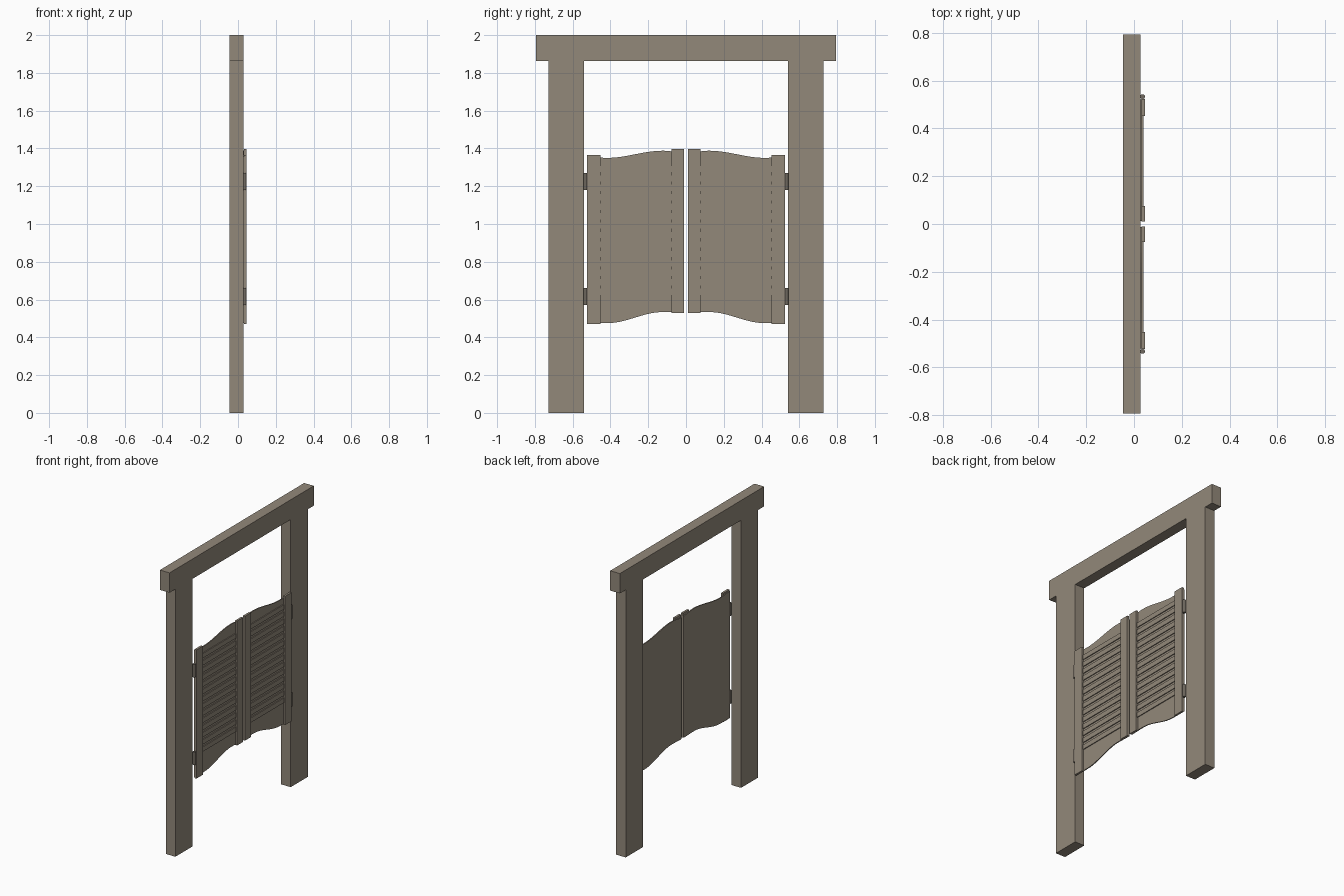
import bpy, bmesh, math
from mathutils import Matrix

if "Cube" in bpy.data.objects:
    bpy.data.objects.remove(bpy.data.objects["Cube"])


def material(name, rgb):
    m = bpy.data.materials.new(name)
    m.diffuse_color = (*rgb, 1)
    m.use_nodes = True
    m.node_tree.nodes["Principled BSDF"].inputs["Base Color"].default_value = m.diffuse_color
    return m


WOOD = material("weathered wood", (0.29, 0.248, 0.195))
IRON = material("dark iron", (0.16, 0.14, 0.115))


def finish(name, bm, mat):
    bmesh.ops.recalc_face_normals(bm, faces=bm.faces)
    me = bpy.data.meshes.new(name)
    bm.to_mesh(me)
    bm.free()
    me.materials.append(mat)
    ob = bpy.data.objects.new(name, me)
    bpy.context.collection.objects.link(ob)
    return ob


def add_box(bm, x, y, z):
    size = [b - a for a, b in (x, y, z)]
    mid = [(a + b) / 2 for a, b in (x, y, z)]
    bmesh.ops.create_cube(bm, size=1, matrix=Matrix.Translation(mid) @ Matrix.Diagonal((*size, 1)))


def box(name, x, y, z, mat=WOOD):
    bm = bmesh.new()
    add_box(bm, x, y, z)
    return finish(name, bm, mat)


def span(side, a, b):
    return tuple(sorted((side * a, side * b)))


def curve(points, y):
    # cosine-eased interpolation through a few (y, z) points
    for (y0, z0), (y1, z1) in zip(points, points[1:]):
        if y <= y1:
            t = (y - y0) / (y1 - y0)
            return z0 + (z1 - z0) * (1 - math.cos(math.pi * t)) / 2
    return points[-1][1]


FRAME_X = (-0.046, 0.028)
TOP = [(0.0, 1.376), (0.12, 1.388), (0.42, 1.350), (0.53, 1.358)]
BOTTOM = [(0.0, 0.531), (0.12, 0.534), (0.42, 0.475), (0.53, 0.475)]

# Lintel
box("lintel", FRAME_X, (-0.793, 0.793), (1.862, 2.0))

for side, label in ((-1, "left"), (1, "right")):
    # Door post
    box(label + "_post", FRAME_X, span(side, 0.54, 0.728), (0, 1.862))

    # Curved door panel
    ys = [0.012 + (0.522 - 0.012) * i / 24 for i in range(25)]
    outline = [(y, curve(TOP, y)) for y in ys] + [(y, curve(BOTTOM, y)) for y in reversed(ys)]
    bm = bmesh.new()
    face = bm.faces.new([bm.verts.new((0.026, side * y, z)) for y, z in outline])
    ext = bmesh.ops.extrude_face_region(bm, geom=[face])
    bmesh.ops.translate(bm, vec=(0.007, 0, 0),
                        verts=[v for v in ext["geom"] if isinstance(v, bmesh.types.BMVert)])
    finish(label + "_door_panel", bm, WOOD)

    # Upright stiles on the door edges
    box(label + "_inner_stile", (0.031, 0.046), span(side, 0.011, 0.076), (0.53, 1.396))
    box(label + "_outer_stile", (0.031, 0.046), span(side, 0.452, 0.523), (0.47, 1.366))

    # Louvre slats
    bm = bmesh.new()
    for i in range(14):
        z = 0.625 + i * 0.05
        add_box(bm, (0.031, 0.039), span(side, 0.07, 0.46), (z, z + 0.033))
    finish(label + "_louvre_slats", bm, WOOD)

    # Hinge barrels
    for z, level in ((0.615, "lower"), (1.225, "upper")):
        bm = bmesh.new()
        bmesh.ops.create_cone(bm, cap_ends=True, segments=12, radius1=0.01, radius2=0.01, depth=0.09,
                              matrix=Matrix.Translation((0.036, side * 0.533, z)))
        finish(f"{label}_{level}_hinge", bm, IRON)
